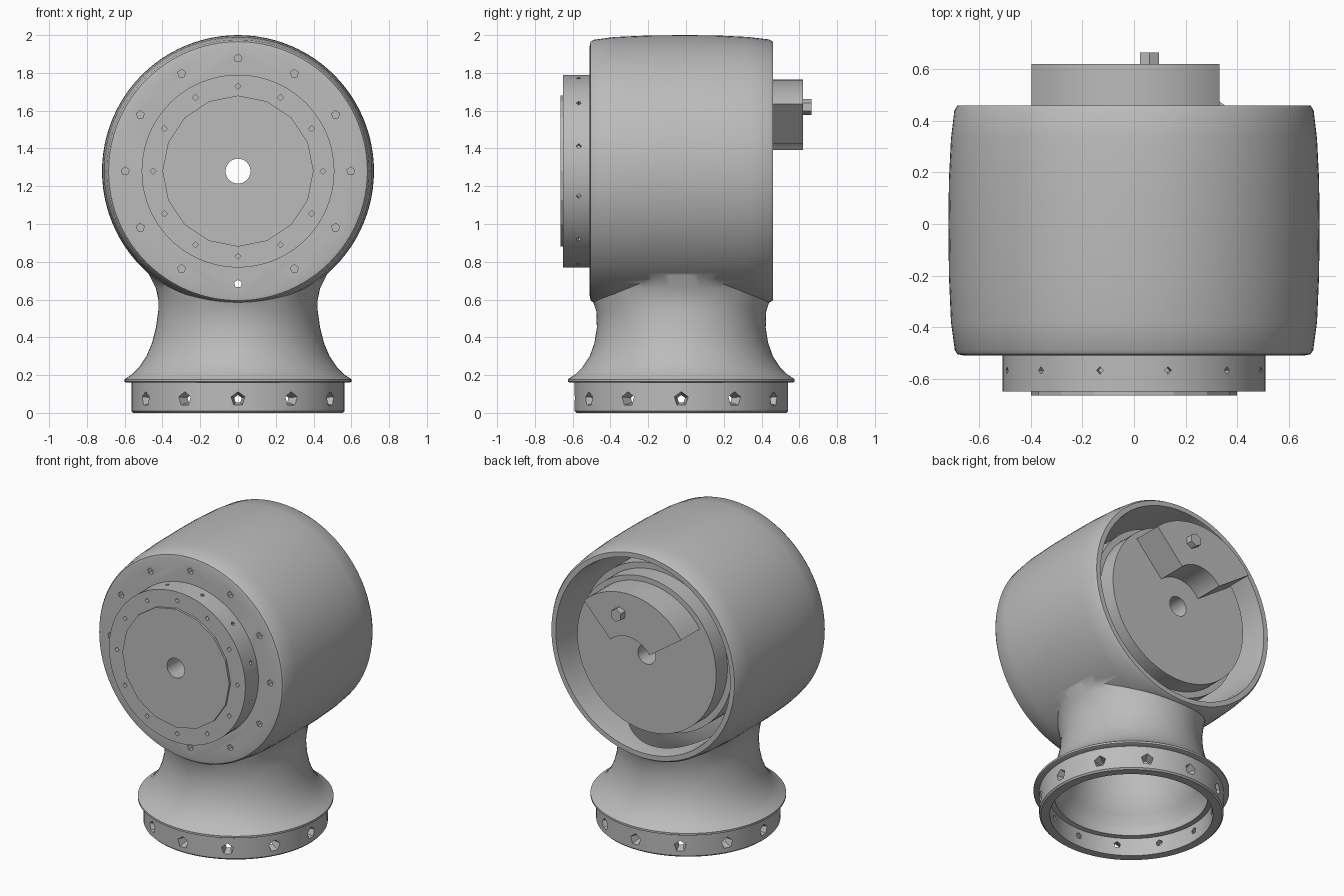
import bpy, bmesh
from math import sin, cos, pi, radians
from mathutils import Matrix, Vector

if "Cube" in bpy.data.objects:
    bpy.data.objects.remove(bpy.data.objects["Cube"])

grey = bpy.data.materials.new("plain_grey")
grey.use_nodes = True
grey.diffuse_color = (0.5, 0.5, 0.5, 1)
grey.node_tree.nodes["Principled BSDF"].inputs["Base Color"].default_value = (0.5, 0.5, 0.5, 1)

AXIS_Z = 1.28      # height of the barrel axis
NECK_Y = -0.025    # centre of the neck
ALONG_Y = Matrix.Translation((0, 0, AXIS_Z)) @ Matrix.Rotation(-pi / 2, 4, 'X')
UPRIGHT = Matrix.Translation((0, NECK_Y, 0))


def make(name, bm, matrix=Matrix()):
    """Turn a bmesh into an object with the shared material."""
    bm.transform(matrix)
    bmesh.ops.recalc_face_normals(bm, faces=bm.faces)
    mesh = bpy.data.meshes.new(name)
    bm.to_mesh(mesh)
    bm.free()
    mesh.materials.append(grey)
    obj = bpy.data.objects.new(name, mesh)
    bpy.context.collection.objects.link(obj)
    return obj


def loft(name, rings, matrix, sides=96):
    """Capped solid through rings of (radius x, radius y, height)."""
    bm = bmesh.new()
    loops = [[bm.verts.new((rx * cos(2 * pi * i / sides), ry * sin(2 * pi * i / sides), h))
              for i in range(sides)] for rx, ry, h in rings]
    for a, b in zip(loops, loops[1:]):
        for i in range(sides):
            j = (i + 1) % sides
            bm.faces.new((a[i], a[j], b[j], b[i]))
    bm.faces.new(loops[0][::-1])
    bm.faces.new(loops[-1])
    return make(name, bm, matrix)


def turned(name, profile, matrix=ALONG_Y, sides=96):
    return loft(name, [(r, r, h) for r, h in profile], matrix, sides)


def pegs(name, spots, sides=5):
    """One mesh of small cones: (centre, direction, start radius, end radius, length)."""
    bm = bmesh.new()
    for centre, way, r1, r2, length in spots:
        turn = Vector(way).to_track_quat('Z', 'Y').to_matrix().to_4x4()
        bmesh.ops.create_cone(bm, cap_ends=True, segments=sides, radius1=r1, radius2=r2,
                              depth=length, matrix=Matrix.Translation(centre) @ turn)
    return make(name, bm)


def combine(obj, tool, operation='DIFFERENCE', keep=False):
    """Apply a boolean and drop the helper."""
    mod = obj.modifiers.new("combine", 'BOOLEAN')
    mod.operation, mod.object, mod.solver = operation, tool, 'EXACT'
    bpy.context.view_layer.objects.active = obj
    bpy.ops.object.modifier_apply(modifier=mod.name)
    if not keep:
        bpy.data.objects.remove(tool)


def circle(count, radius, offset=0):
    return [(radius * cos(offset + 2 * pi * k / count), radius * sin(offset + 2 * pi * k / count))
            for k in range(count)]


# Housing: barrel and flared neck
housing = turned("housing", [(0.66, -0.51), (0.685, -0.505), (0.695, -0.49), (0.71, -0.38),
                             (0.718, -0.2), (0.72, 0), (0.718, 0.17), (0.71, 0.33),
                             (0.697, 0.44), (0.685, 0.46)])
neck = loft("neck", [(0.59, 0.59, 0.16), (0.6, 0.6, 0.165), (0.6, 0.6, 0.178), (0.56, 0.56, 0.205),
                     (0.525, 0.525, 0.24), (0.485, 0.485, 0.3), (0.455, 0.46, 0.37),
                     (0.435, 0.447, 0.45), (0.422, 0.45, 0.54), (0.422, 0.47, 0.6),
                     (0.435, 0.478, 0.66), (0.47, 0.48, 0.73), (0.5, 0.48, 0.8)], UPRIGHT)
combine(housing, neck, 'UNION')

# Hollow interior, open at the back and the bottom
combine(housing, turned("barrel_hollow", [(0.645, -0.45), (0.645, 0.38), (0.665, 0.6)]))
combine(housing, loft("neck_hollow", [(0.47, 0.47, 0.1), (0.47, 0.47, 0.19), (0.43, 0.43, 0.25),
                                      (0.39, 0.39, 0.36), (0.37, 0.38, 0.5), (0.37, 0.38, 0.8)],
                      UPRIGHT))

# Bolt holes round the front face
front_bolts = [((x, -0.51, AXIS_Z + z), (0, 1, 0), 0.022, 0.022, 0.3 if k == 9 else 0.08)
               for k, (x, z) in enumerate(circle(12, 0.597))]
combine(housing, pegs("front_bolt_holes", front_bolts))

# Base ring with countersunk holes
base_ring = turned("base_ring", [(0.555, 0), (0.565, 0.01), (0.565, 0.165)], UPRIGHT)
combine(base_ring, turned("ring_hollow", [(0.5, -0.1), (0.5, 0.12), (0.47, 0.125), (0.47, 0.3)], UPRIGHT))
ring_holes = [((x, y + NECK_Y, 0.073), (-x, -y, 0), 0.05, 0.012, 0.14)
              for x, y in circle(12, 0.535)]
combine(base_ring, pegs("ring_holes", ring_holes))

# Stepped front cap with face and edge holes
front_cap = turned("front_cap", [(0.51, -0.65), (0.51, -0.5)])
face_holes = [((x, -0.65, AXIS_Z + z), (0, 1, 0), 0.016, 0.016, 0.08) for x, z in circle(12, 0.45)]
edge_holes = [((x, -0.568, AXIS_Z + z), (x, 0, z), 0.014, 0.014, 0.06)
              for x, z in circle(12, 0.51, radians(15))]
combine(front_cap, pegs("cap_holes", face_holes + edge_holes, 4))
front_disc = turned("front_disc", [(0.4, -0.665), (0.4, -0.64)], sides=16)

# Drum inside the barrel
drum = turned("drum", [(0.56, -0.46), (0.56, 0.3), (0.52, 0.3), (0.52, 0.42)])

# Bore through the whole axis
bore = turned("bore", [(0.066, -0.8), (0.066, 0.8)], sides=32)
for part in (housing, front_cap, front_disc, drum):
    combine(part, bore, keep=True)
bpy.data.objects.remove(bore)

# Curved block on the back of the drum
bm = bmesh.new()
angles = [radians(47 + 98 * i / 24) for i in range(25)]
outline = [(0.485 * cos(a), 0.485 * sin(a)) for a in angles]
outline += [(0.195 * cos(a), 0.195 * sin(a)) for a in reversed(angles)]
face = bm.faces.new([bm.verts.new((x, 0.4, AXIS_Z + z)) for x, z in outline])
top = bmesh.ops.extrude_face_region(bm, geom=[face])["geom"]
bmesh.ops.translate(bm, vec=(0, 0.22, 0), verts=[v for v in top if isinstance(v, bmesh.types.BMVert)])
curved_block = make("curved_block", bm)

# Small stud on the block
stud = pegs("stud", [((0.06, 0.635, 1.62), (0, 1, 0), 0.043, 0.043, 0.06)], 6)

# Smooth shading with sharp edges kept
for obj, angle in ((housing, 35), (base_ring, 30), (front_cap, 30), (drum, 30),
                   (curved_block, 30), (front_disc, 15)):
    bpy.ops.object.select_all(action='DESELECT')
    obj.select_set(True)
    bpy.context.view_layer.objects.active = obj
    bpy.ops.object.shade_smooth_by_angle(angle=radians(angle))
